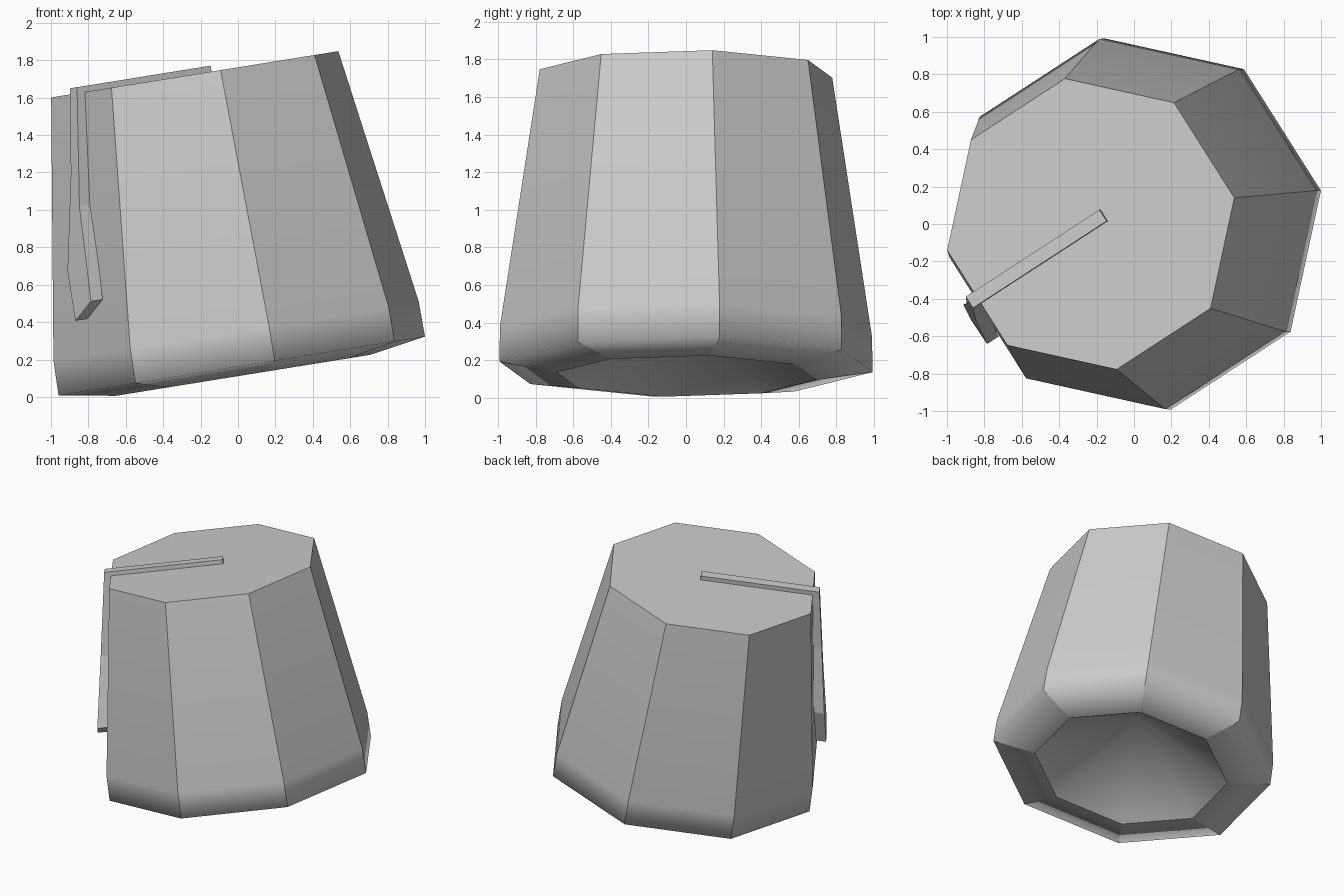
import bpy
import bmesh
import math
from mathutils import Matrix, Vector

cube = bpy.data.objects.get("Cube")
if cube:
    bpy.data.objects.remove(cube, do_unlink=True)

# Single plain felt colour
felt = bpy.data.materials.new("grey_felt")
felt.use_nodes = True
colour = (0.6, 0.6, 0.6, 1.0)
felt.diffuse_color = colour
felt.node_tree.nodes["Principled BSDF"].inputs["Base Color"].default_value = colour

# The whole hat leans to its right
LEAN = Matrix.Translation((0.02, 0, 0.165)) @ Matrix.Rotation(math.radians(-9.15), 4, 'Y')
SIDES = 8
TURN = math.radians(10.2)
TASSEL_DIR = math.radians(212.7)


def finish(name, bm, matrix):
    bmesh.ops.recalc_face_normals(bm, faces=bm.faces)
    mesh = bpy.data.meshes.new(name)
    bm.to_mesh(mesh)
    bm.free()
    mesh.transform(matrix)
    mesh.materials.append(felt)
    obj = bpy.data.objects.new(name, mesh)
    bpy.context.collection.objects.link(obj)
    return obj


def ring(bm, radius, height):
    return [bm.verts.new((radius * math.cos(TURN + math.tau * i / SIDES),
                          radius * math.sin(TURN + math.tau * i / SIDES), height))
            for i in range(SIDES)]


# Hat shell: crown, wall, rolled lower band, underside lip and shallow hollow
bm = bmesh.new()
profile = [(0.79, 1.58), (1.005, 0.19), (1.008, 0.0), (0.7, -0.05)]
rings = [ring(bm, r, h) for r, h in profile]
bm.faces.new(rings[0])
for upper, lower in zip(rings, rings[1:]):
    for i in range(SIDES):
        j = (i + 1) % SIDES
        bm.faces.new((upper[i], lower[i], lower[j], upper[j]))
apex = bm.verts.new((0, 0, 0.4))
for i in range(SIDES):
    bm.faces.new((rings[-1][i], apex, rings[-1][(i + 1) % SIDES]))

# Corner columns, crown edge and lip stay crisp; the band blends smoothly
for face in bm.faces:
    face.smooth = True
for upper, lower in zip(rings, rings[1:]):
    for a, b in zip(upper, lower):
        bm.edges.get((a, b)).smooth = False
for loop in (rings[0], rings[-1]):
    for i in range(SIDES):
        bm.edges.get((loop[i], loop[(i + 1) % SIDES])).smooth = False
finish("hat_shell", bm, LEAN)

# Tassel parts use x = outward, y = sideways, z = along the hat axis
tassel_frame = LEAN @ Matrix.Rotation(TASSEL_DIR, 4, 'Z')


def loft(name, sections):
    bm = bmesh.new()
    loops = [[bm.verts.new(p) for p in section] for section in sections]
    bm.faces.new(loops[0])
    bm.faces.new(loops[-1])
    for a, b in zip(loops, loops[1:]):
        for i in range(len(a)):
            j = (i + 1) % len(a)
            bm.faces.new((a[i], b[i], b[j], a[j]))
    return finish(name, bm, tassel_frame)


# Cord lying across the crown
loft("tassel_cord", [[(s, -0.036, 1.57), (s, 0.036, 1.57),
                      (s, 0.036, 1.612), (s, -0.036, 1.612)]
                     for s in (-0.085, 0.775)])


# Hanging tassel: widens and swings to one side near its end
def outer(z):
    return 0.775 + 0.195 * (1.61 - z) / 1.14


def strand(t0, z0, t1, z1, depth=0.075):
    return [(outer(z0), t0, z0), (outer(z1), t1, z1),
            (outer(z1) - depth, t1, z1), (outer(z0) - depth, t0, z0)]


loft("tassel_strand", [strand(-0.036, 1.612, 0.036, 1.612),
                       strand(-0.04, 1.16, 0.04, 0.98),
                       strand(-0.09, 0.65, 0.09, 0.73),
                       strand(-0.02, 0.38, 0.14, 0.47)])
